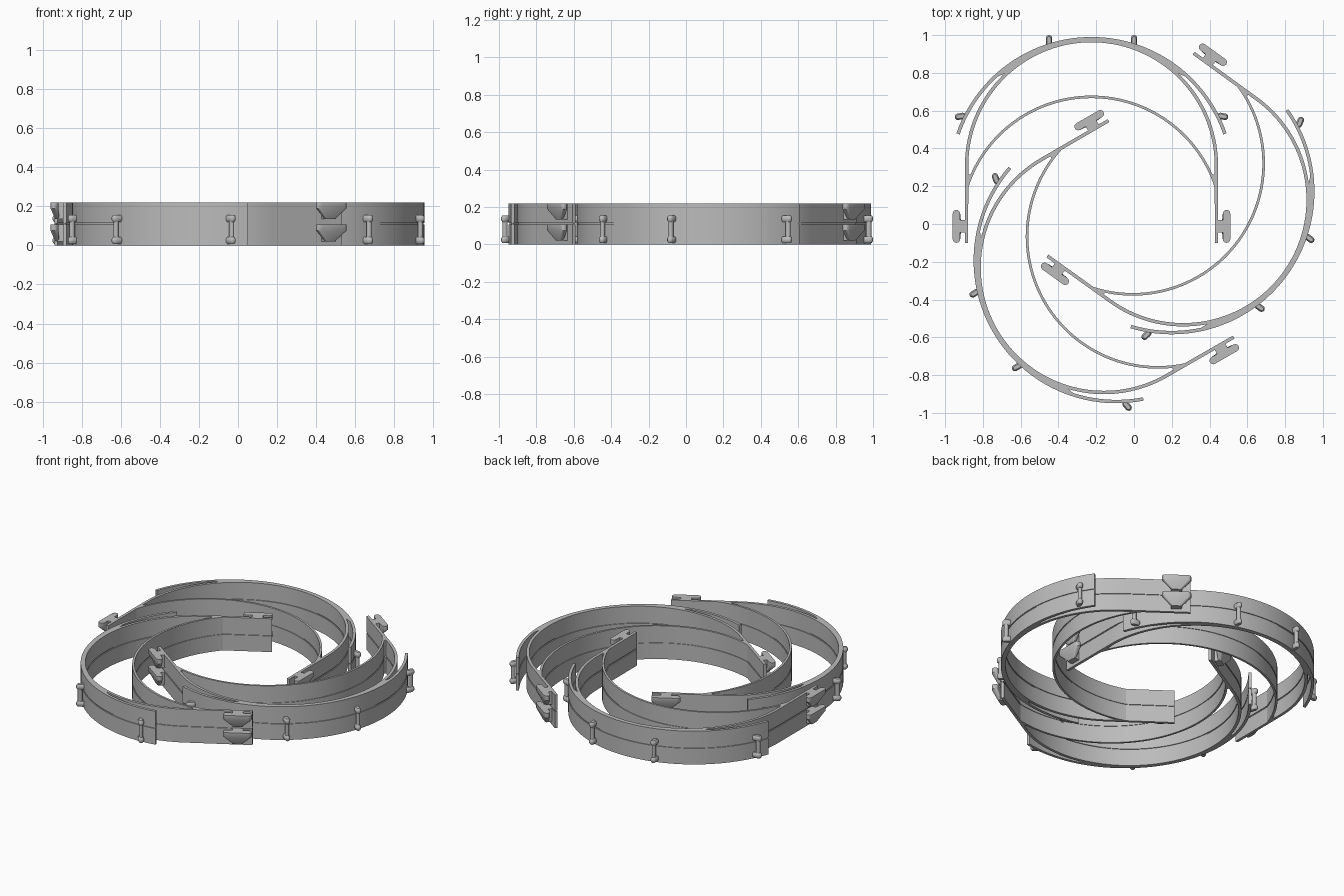
import bpy, bmesh
from math import sin, cos, radians, pi, hypot
from mathutils import Matrix, Vector

cube = bpy.data.objects.get("Cube")
if cube:
    bpy.data.objects.remove(cube)

grey = bpy.data.materials.new("plain grey")
grey.use_nodes = True
GREY = (0.5, 0.5, 0.5, 1)
grey.diffuse_color = GREY
grey.node_tree.nodes["Principled BSDF"].inputs["Base Color"].default_value = GREY

LAYERS = [(0, 0.106), (0.114, 0.22)]
WEB = (0.104, 0.116)


def arc(cy, r, start, end, steps):
    """Points of an arc centred on x = 0, angles in degrees."""
    angles = [radians(start + (end - start) * i / steps) for i in range(steps + 1)]
    return [Vector((r * cos(a), cy + r * sin(a))) for a in angles]


def strip(path, thickness):
    """Closed outline of a path with thickness."""
    left, right = [], []
    for i, p in enumerate(path):
        d = path[min(i + 1, len(path) - 1)] - path[max(i - 1, 0)]
        n = Vector((-d.y, d.x)).normalized() * thickness / 2
        left.append(p + n)
        right.append(p - n)
    return left + right[::-1]


def flip(points, side):
    return [Vector((p[0] * side, p[1])) for p in points]


def loft(bm, rings):
    """Solid through rings of (outline, z)."""
    rows = [[bm.verts.new((p[0], p[1], z)) for p in pts] for pts, z in rings]
    for a, b in zip(rows, rows[1:]):
        for i in range(len(a)):
            j = (i + 1) % len(a)
            bm.faces.new((a[i], a[j], b[j], b[i]))
    bm.faces.new(rows[0][::-1])
    bm.faces.new(rows[-1])


def prism(bm, pts, z0, z1):
    loft(bm, [(pts, z0), (pts, z1)])


def finish(bm):
    bmesh.ops.recalc_face_normals(bm, faces=bm.faces)
    mesh = bpy.data.meshes.new("part")
    bm.to_mesh(mesh)
    bm.free()
    mesh.materials.append(grey)
    return mesh


def band(path, thickness, fills=()):
    """Two stacked strips joined by a thin recessed web."""
    bm = bmesh.new()
    for z0, z1 in LAYERS:
        for outline in [strip(path, thickness), *fills]:
            prism(bm, outline, z0, z1)
    prism(bm, strip(path, thickness * 0.4), *WEB)
    return finish(bm)


def rect(x0, x1, y0, y1):
    return [(x0, y0), (x1, y0), (x1, y1), (x0, y1)]


def rounded_bar(x0, x1, y0, y1):
    r = (x1 - x0) / 2
    ends = [(y1 - r, 0), (y0 + r, pi)]
    return [(x0 + r + r * cos(a + pi * i / 6), y + r * sin(a + pi * i / 6))
            for y, a in ends for i in range(7)]


# Front arc with free ends, thickened where the temple arms split off
front_wedges = [flip(arc(0.334, 0.747, 88, 46, 16) + arc(0.41, 0.66, 49, 88, 16), s)
                for s in (1, -1)]
front = band(arc(0.334, 0.747, 19, 161, 72), 0.018, front_wedges)

# Temple arms: an arc running into two straight ends
right_end, left_end = Vector((0.662, 0)), Vector((-0.662, 0))
temple = band([right_end] + arc(0.41, 0.661, 0, 180, 72) + [left_end], 0.018)

# Inner headband, blended into the arms
joints = [flip(arc(0.08, 0.693, 15, 24, 6) + [(0.662, 0.36), (0.662, 0.26)], s)
          for s in (1, -1)]
headband = band(arc(0.08, 0.693, 18, 162, 72), 0.014, joints)

# Strap hooks: notched plates on tapered supports
bm = bmesh.new()
for side in (1, -1):
    for z0, z1 in LAYERS:
        wide = flip(rounded_bar(0.695, 0.735, 0, 0.175), side)
        narrow = flip(rounded_bar(0.69, 0.71, 0.06, 0.115), side)
        loft(bm, [(narrow, z0 + 0.02), (wide, z1 - 0.03), (wide, z1)])
        prism(bm, flip(rect(0.664, 0.705, 0.055, 0.12), side), z0 + 0.02, z1)
hooks = finish(bm)

# Pegs: two rounded knobs joined by a stem, set radially on the front arc
bm = bmesh.new()
pegs = [(0.225, 1.045, 0, 1), (0.67, 0.675, 1, -0.2)]
for px, py, dx, dy in pegs:
    for side in (1, -1):
        length = hypot(dx, dy)
        d = Vector((dx * side, dy)) / length
        n = Vector((-d.y, d.x))
        base = Vector((px * side, py))

        def place(pts):
            return [base + n * p[0] + d * p[1] for p in pts]

        full = place(rounded_bar(-0.017, 0.017, -0.005, 0.055))
        slim = place(rounded_bar(-0.010, 0.010, 0.002, 0.048))
        stem = place(rounded_bar(-0.012, 0.012, 0.018, 0.046))
        for z in (0.008, 0.12):
            loft(bm, [(slim, z), (full, z + 0.010), (full, z + 0.025), (slim, z + 0.035)])
        prism(bm, stem, 0.035, 0.128)
peg_mesh = finish(bm)

# Three interlocked frames, each with its own turn and offset
parts = {"front_arc": front, "temple_arms": temple, "headband": headband,
         "strap_hooks": hooks, "pegs": peg_mesh}
frames = {"back": (-0.225, -0.1, 0), "left": (0.196, -0.026, 120),
          "right": (-0.0715, 0.3675, 234.2)}
for frame, (x, y, turn) in frames.items():
    for part, mesh in parts.items():
        ob = bpy.data.objects.new(f"{frame}_{part}", mesh)
        bpy.context.collection.objects.link(ob)
        ob.matrix_world = Matrix.Translation((x, y, 0)) @ Matrix.Rotation(radians(turn), 4, "Z")

# Smooth curved walls, sharp rims
bpy.ops.object.select_all(action="DESELECT")
for part in parts:
    ob = bpy.data.objects[f"back_{part}"]
    ob.select_set(True)
    bpy.context.view_layer.objects.active = ob
bpy.ops.object.shade_smooth_by_angle(angle=radians(35))
